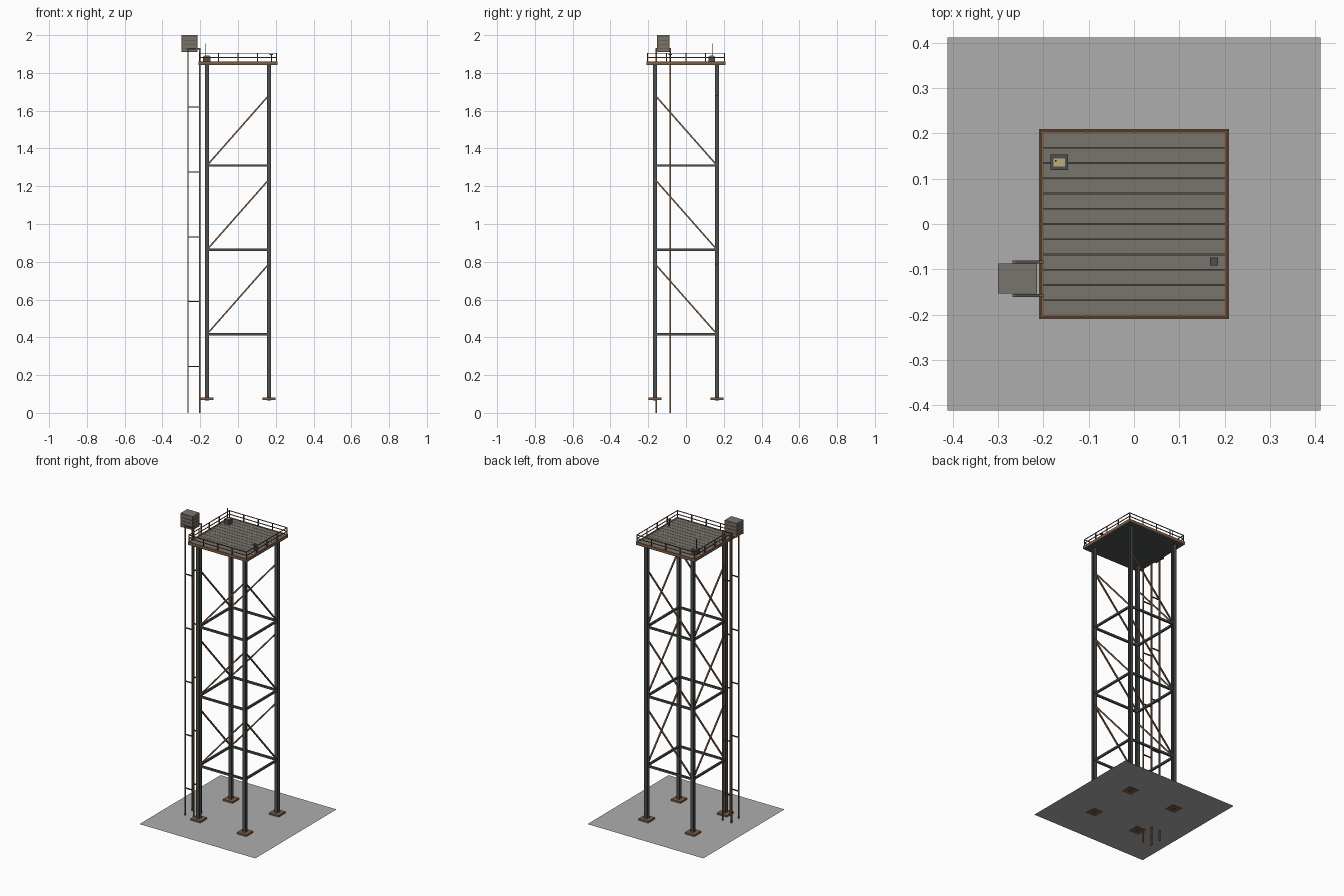
import bpy, bmesh, math
from mathutils import Vector

if "Cube" in bpy.data.objects:
    bpy.data.objects.remove(bpy.data.objects["Cube"])


def mat(name, rgb):
    m = bpy.data.materials.new(name)
    m.diffuse_color = (*rgb, 1)
    m.use_nodes = True
    m.node_tree.nodes["Principled BSDF"].inputs["Base Color"].default_value = m.diffuse_color
    return m


STEEL = mat("dark_steel", (0.075, 0.08, 0.08))
RUST = mat("rust", (0.21, 0.11, 0.06))
WOOD = mat("weathered_wood", (0.19, 0.175, 0.15))
GROUND = mat("concrete", (0.42, 0.42, 0.42))
BRASS = mat("pale_yellow", (0.5, 0.42, 0.2))


def add_box(bm, lo, hi):
    lo, hi = Vector(lo), Vector(hi)
    vs = bmesh.ops.create_cube(bm, size=1)["verts"]
    for v in vs:
        v.co = (lo + hi) / 2 + v.co * (hi - lo)


def add_bar(bm, a, b, w):
    a, b = Vector(a), Vector(b)
    d = b - a
    vs = bmesh.ops.create_cube(bm, size=1)["verts"]
    # keep the bar's cross-section upright
    q = d.to_track_quat('Z', 'Y') if abs(d.normalized().z) < 0.999 else None
    for v in vs:
        p = v.co * Vector((w, w, d.length))
        v.co = (a + b) / 2 + (q @ p if q else p)


def finish(bm, name, material):
    bmesh.ops.recalc_face_normals(bm, faces=bm.faces)
    me = bpy.data.meshes.new(name)
    bm.to_mesh(me)
    bm.free()
    me.materials.append(material)
    ob = bpy.data.objects.new(name, me)
    bpy.context.collection.objects.link(ob)
    return ob


def boxes(name, material, items):
    bm = bmesh.new()
    for lo, hi in items:
        add_box(bm, lo, hi)
    return finish(bm, name, material)


def bars(name, material, items):
    bm = bmesh.new()
    for a, b, w in items:
        add_bar(bm, a, b, w)
    return finish(bm, name, material)


# ground slab (single sheet)
bm = bmesh.new()
bmesh.ops.create_grid(bm, x_segments=1, y_segments=1, size=0.412)
bmesh.ops.translate(bm, verts=bm.verts, vec=(0, 0, 0.07))
finish(bm, "ground_sheet", GROUND)

# H-section legs on foot plates
L, H = 0.164, 0.011
T = 0.004
for sx, xn in ((-1, "left"), (1, "right")):
    for sy, yn in ((-1, "front"), (1, "back")):
        x, y = sx * L, sy * L
        prof = [(-H, -H), (H, -H), (H, -H + T), (T / 2, -H + T), (T / 2, H - T), (H, H - T),
                (H, H), (-H, H), (-H, H - T), (-T / 2, H - T), (-T / 2, -H + T), (-H, -H + T)]
        bm = bmesh.new()
        f = bm.faces.new([bm.verts.new((x + px, y + py, 0.066)) for px, py in prof])
        r = bmesh.ops.extrude_face_region(bm, geom=[f])
        vs = [g for g in r["geom"] if isinstance(g, bmesh.types.BMVert)]
        bmesh.ops.translate(bm, verts=vs, vec=(0, 0, 1.78))
        finish(bm, f"{yn}_{xn}_leg", STEEL)
        boxes(f"{yn}_{xn}_foot_plate", RUST,
              [((x - .034, y - .034, .067), (x + .034, y + .034, .081))])

# horizontal girts and diagonal braces on all four sides
girts, diags = [], []
for z in (0.417, 0.864, 1.31):
    for s in (-L, L):
        girts += [((-L, s, z), (L, s, z), 0.012), ((s, -L, z), (s, L, z), 0.012)]
        diags += [((-L, s, z), (L, s, z + 0.372), 0.008), ((s, L, z), (s, -L, z + 0.372), 0.008)]
bars("horizontal_girts", STEEL, girts)
bars("diagonal_braces", RUST, diags)

# deck: base sheet, planks and edge frame
D = 0.21
boxes("deck_base", STEEL, [((-D + .004, -D + .004, 1.842), (D - .004, D - .004, 1.853))])
pw = 2 * (D - .008) / 12
boxes("deck_planks", WOOD, [((-D + .008, -D + .008 + i * pw + .0008, 1.85),
                             (D - .008, -D + .008 + (i + 1) * pw - .0008, 1.859)) for i in range(12)])
edge = []
for s in (-1, 1):
    a, b = sorted((s * D, s * (D - .01)))
    edge += [((-D, a, 1.842), (D, b, 1.861)), ((a, -D + .01, 1.842), (b, D - .01, 1.861))]
boxes("deck_edge_frame", RUST, edge)

# guard rail
R = 0.205
rails, posts = [], []
for s in (-R, R):
    for z in (1.881, 1.904):
        rails += [((-R, s, z), (R, s, z), 0.004), ((s, -R, z), (s, R, z), 0.004)]
    for i in range(5):
        t = -R + i * R / 2
        posts.append(((t, s, 1.858), (t, s, 1.905), 0.005))
        if 0 < i < 4:
            posts.append(((s, t, 1.858), (s, t, 1.905), 0.005))
bars("guard_rails", RUST, rails)
bars("guard_rail_posts", STEEL, posts)

# hoist mast: four uprights with rungs
X0, X1 = -0.265, -0.203
up, rung = [], []
for y in (-0.158, -0.084):
    up += [((x, y, 0), (x, y, 1.932), 0.007) for x in (X0, X1)]
    rung += [((X0, y, z), (X1, y, z), 0.006) for z in (.245, .59, .932, 1.275, 1.62, 1.928)]
bars("mast_uprights", RUST, up)
bars("mast_rungs", STEEL, rung)

# slatted crate on top of the mast
cx0, cx1, cy0, cy1, cz = -0.30, -0.214, -0.154, -0.087, 1.91
boxes("crate_core", STEEL, [((cx0 + .004, cy0 + .004, cz), (cx1 - .004, cy1 - .004, 1.994))])
boxes("crate_slats", WOOD, [((cx0 + .001, cy0 + .001, cz + .002 + i * .021),
                             (cx1 - .001, cy1 - .001, cz + .020 + i * .021)) for i in range(4)])
boxes("crate_lid", WOOD, [((cx0, cy0, 1.994), (cx1, cy1, 2.0))])
boxes("crate_corner_posts", RUST, [((x - .004, y - .004, cz), (x + .004, y + .004, 1.995))
                                   for x in (cx0 + .004, cx1 - .004) for y in (cy0 + .004, cy1 - .004)])

# equipment case with aerial
ex, ey = -0.165, 0.136
boxes("equipment_case", STEEL, [((ex - .019, ey - .017, 1.858), (ex + .019, ey + .017, 1.888))])
boxes("case_top_panel", BRASS, [((ex - .013, ey - .009, 1.886), (ex + .013, ey + .009, 1.891))])
bars("aerial", STEEL, [((ex - .008, ey + .004, 1.888), (ex - .008, ey + .004, 1.955), 0.003)])

# small pedestal near the front right
boxes("pedestal", STEEL, [((.174, -.086, 1.858), (.180, -.080, 1.897)),
                          ((.168, -.092, 1.896), (.186, -.074, 1.901))])
